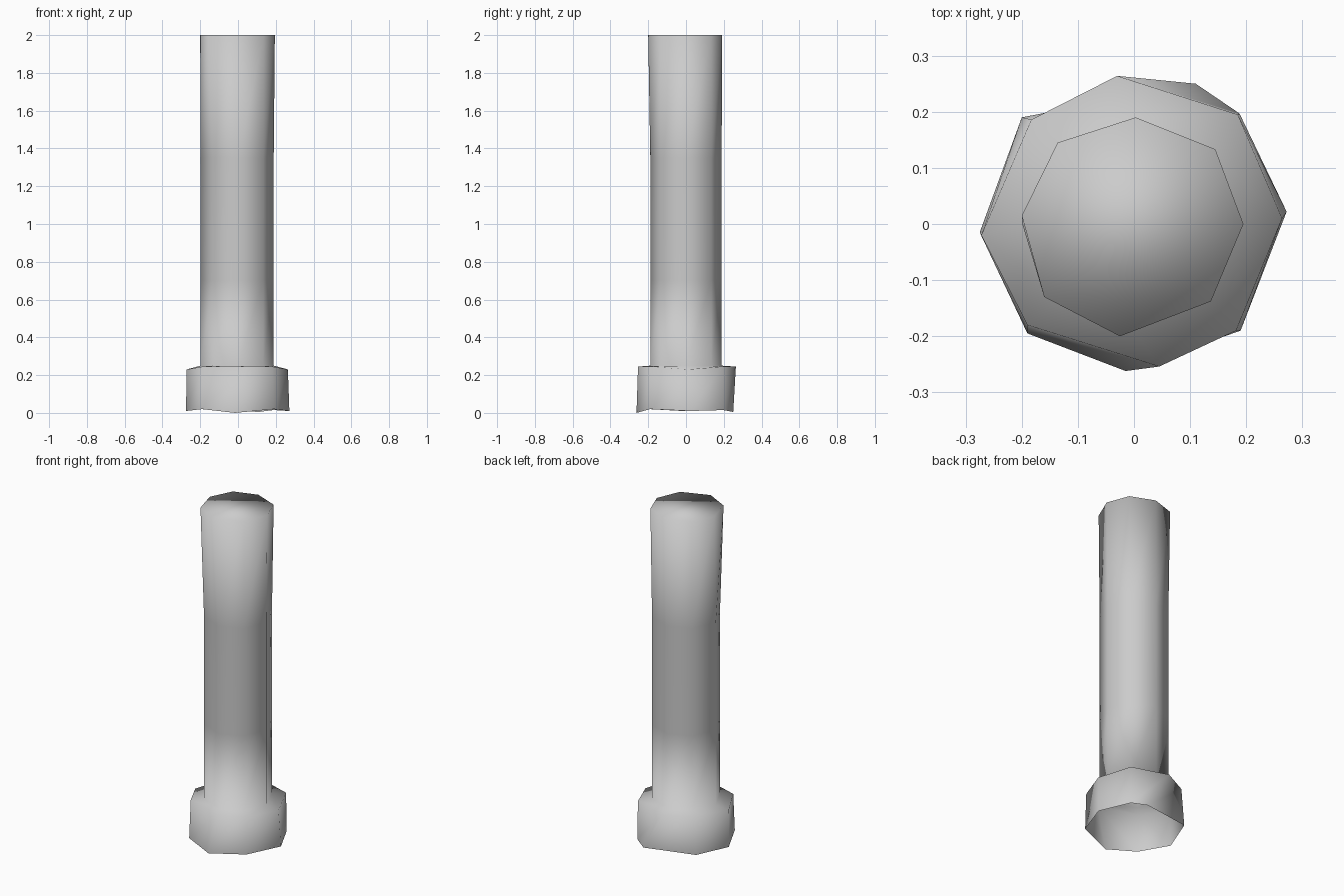
import bpy, bmesh
from math import cos, sin, pi

if "Cube" in bpy.data.objects:
    bpy.data.objects.remove(bpy.data.objects["Cube"])


def octagon(r, z):
    return [(r * cos(i * pi / 4), r * sin(i * pi / 4), z) for i in range(8)]


def at_height(points, heights):
    return [(x, y, z) for (x, y), z in zip(points, heights)]


# collar outlines, counter-clockwise from the right-hand corner
collar_low = at_height(
    [(0.272, 0.022), (0.188, 0.197), (0.11, 0.25), (-0.2, 0.19),
     (-0.275, -0.015), (-0.19, -0.195), (-0.015, -0.262), (0.19, -0.19)],
    [0.01, 0.015, 0.005, 0.02, 0.01, 0.02, 0.0, 0.02])
collar_high = at_height(
    [(0.264, 0.01), (0.185, 0.195), (-0.03, 0.264), (-0.183, 0.186),
     (-0.272, -0.02), (-0.19, -0.18), (0.045, -0.254), (0.182, -0.19)],
    [0.23, 0.245, 0.245, 0.245, 0.23, 0.245, 0.245, 0.245])

# slightly irregular shaft top
shaft_top = at_height(
    [(0.195, 0), (0.145, 0.133), (0.003, 0.19), (-0.136, 0.145),
     (-0.2, 0.015), (-0.16, -0.13), (-0.025, -0.2), (0.137, -0.138)],
    [2.0] * 8)


def shaft_ring(z):
    ring = octagon(0.189, z)
    ring[4] = (-0.199, 0.0, z)
    return ring


# single skin, open underneath, closed at the top
rings = [collar_low, collar_high, shaft_ring(0.25), shaft_ring(0.7),
         shaft_ring(1.35), shaft_top]
bm = bmesh.new()
loops = [[bm.verts.new(p) for p in ring] for ring in rings]
for low, high in zip(loops, loops[1:]):
    for i in range(8):
        j = (i + 1) % 8
        bm.faces.new((low[i], low[j], high[j], high[i]))
bm.faces.new(loops[-1])
for face in bm.faces:
    face.smooth = True
mesh = bpy.data.meshes.new("post_with_collar")
bm.to_mesh(mesh)
bm.free()
post = bpy.data.objects.new("post_with_collar", mesh)
bpy.context.collection.objects.link(post)
